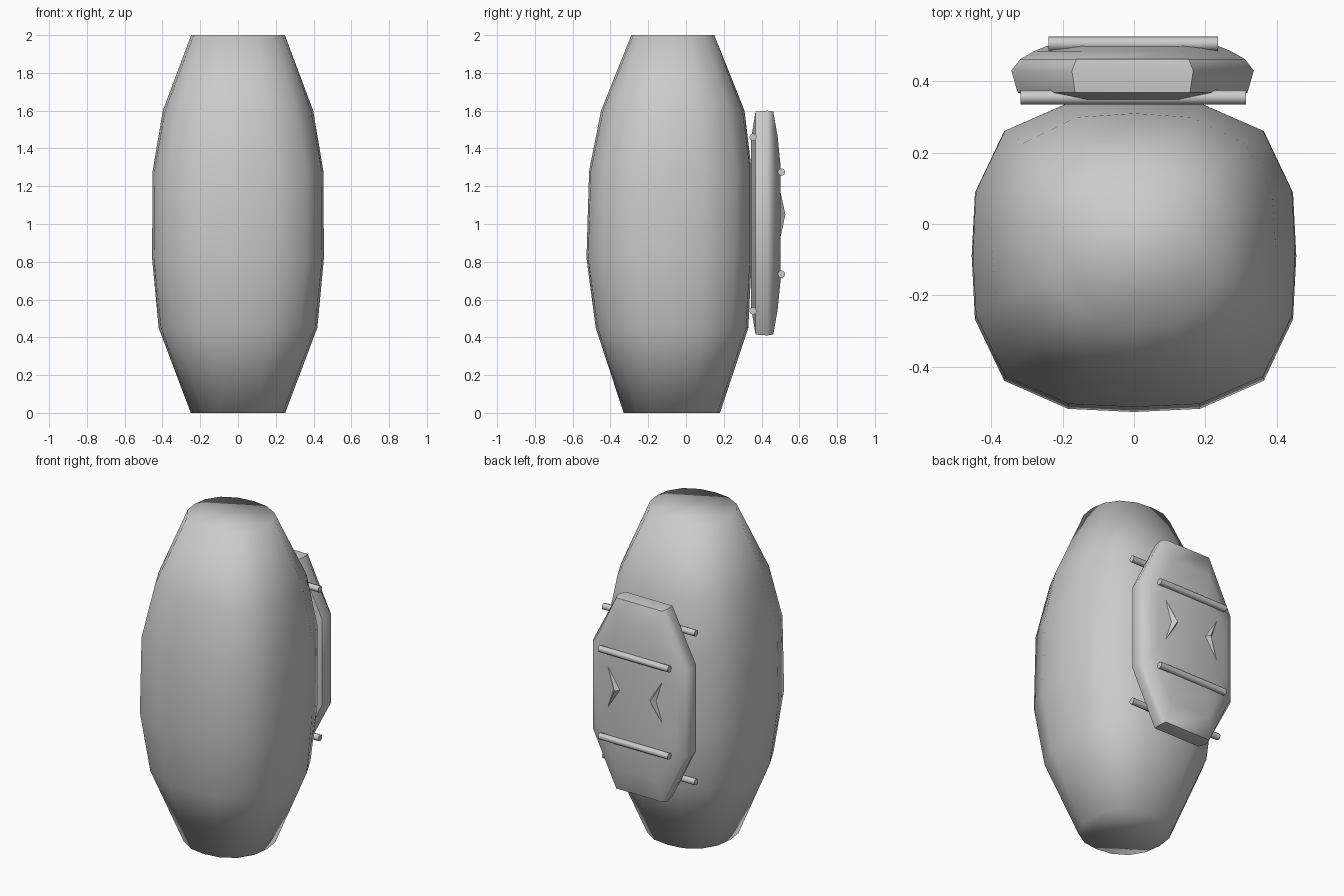
import bpy, bmesh, math
from mathutils import Matrix, Vector

if "Cube" in bpy.data.objects:
    bpy.data.objects.remove(bpy.data.objects["Cube"])


def finish(name, bm, angle=None):
    bmesh.ops.recalc_face_normals(bm, faces=bm.faces)
    me = bpy.data.meshes.new(name)
    bm.to_mesh(me)
    bm.free()
    ob = bpy.data.objects.new(name, me)
    bpy.context.collection.objects.link(ob)
    if angle is None:
        for p in me.polygons:
            p.use_smooth = True
    else:
        bpy.ops.object.select_all(action='DESELECT')
        ob.select_set(True)
        bpy.context.view_layer.objects.active = ob
        bpy.ops.object.shade_smooth_by_angle(angle=math.radians(angle))
    return ob


def loft(name, rings, angle=None):
    bm = bmesh.new()
    vs = [[bm.verts.new(p) for p in r] for r in rings]
    n = len(vs[0])
    for a, b in zip(vs, vs[1:]):
        for i in range(n):
            j = (i + 1) % n
            bm.faces.new((a[i], a[j], b[j], b[i]))
    bm.faces.new(vs[0])
    bm.faces.new(vs[-1])
    return finish(name, bm, angle)


def body_ring(z, hx, y0, y1, n, sides=16):
    # rounded-square section with half width hx and depth y0..y1
    pts = []
    for i in range(sides):
        a = math.tau * i / sides
        c, s = math.cos(a), math.sin(a)
        r = (abs(c) ** n + abs(s) ** n) ** (-1 / n)
        pts.append((hx * r * c, (y0 + y1) / 2 + (y1 - y0) / 2 * r * s, z))
    return pts


# barrel-shaped body
loft("body", [body_ring(*r) for r in (
    (0.00, .250, -.33, .18, 2.3),
    (0.45, .420, -.478, .33, 2.8),
    (0.82, .455, -.527, .348, 3.1),
    (1.28, .452, -.513, .348, 3.1),
    (1.60, .398, -.45, .31, 2.8),
    (2.00, .248, -.29, .15, 2.3))])


# pack on the back: elongated octagon with bulging rim
def pack_ring(y, w, h):
    outline = [(.5, 1), (1, .45), (1, -.45), (.5, -1)]
    outline += [(-x, z) for x, z in reversed(outline)]
    return [(-.004 + x * w, y, 1.005 + z * h) for x, z in outline]


loft("back_pack", [pack_ring(*r) for r in (
    (.345, .24, .45), (.368, .322, .59), (.43, .34, .595),
    (.462, .315, .59), (.485, .275, .46), (.499, .24, .32))], 50)


# horizontal rods on the pack and straps behind it
def rod(name, x0, x1, y, z, r):
    bm = bmesh.new()
    bmesh.ops.create_cone(bm, cap_ends=True, segments=8, radius1=r, radius2=r,
                          depth=x1 - x0,
                          matrix=Matrix.Translation(Vector(((x0 + x1) / 2, y, z)))
                          @ Matrix.Rotation(math.pi / 2, 4, 'Y'))
    finish(name, bm, 50)


rod("upper_rod", -.24, .236, .505, 1.275, .02)
rod("lower_rod", -.24, .236, .505, .735, .02)
rod("upper_strap", -.318, .314, .355, 1.46, .02)
rod("lower_strap", -.318, .314, .355, .54, .02)

# raised chevrons pointing towards the middle
for side, label in ((1, "left"), (-1, "right")):
    bm = bmesh.new()
    base = [bm.verts.new((side * x, .493, z)) for x, z in
            ((.20, 1.205), (.10, 1.05), (.20, .895), (.15, 1.05))]
    peak = bm.verts.new((side * .122, .526, 1.05))
    bm.faces.new(base)
    for i in range(4):
        bm.faces.new((base[i], base[(i + 1) % 4], peak))
    finish(label + "_chevron", bm, 30)
